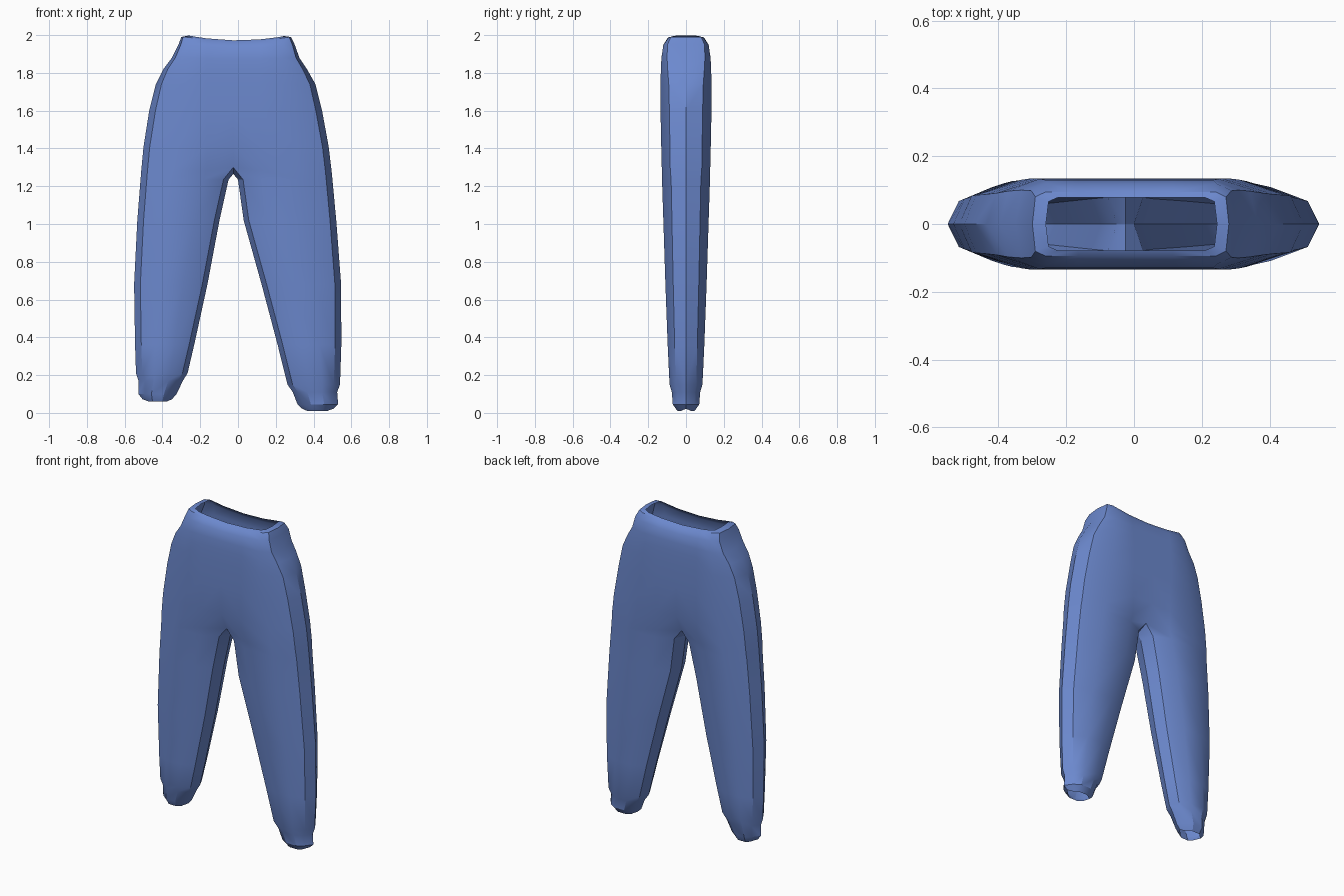
import bpy, bmesh
from mathutils import Vector

if "Cube" in bpy.data.objects:
    bpy.data.objects.remove(bpy.data.objects["Cube"])

CX = -0.025          # centre seam
# rows: z, outer x, inner x (None = centre seam), half depth
RIGHT = [(0.01, .505, .34, .045), (.045, .53, .315, .07), (.11, .525, .29, .075),
         (.15, .54, .262, .087), (.36, .547, .21, .097), (.68, .546, .125, .109),
         (1.02, .52, .03, .12), (1.235, .50, .0, .127)]
LEFT = [(.06, -.505, -.35, .05), (.1, -.527, -.325, .07), (.17, -.527, -.292, .078),
        (.21, -.54, -.267, .09), (.36, -.545, -.232, .097), (.68, -.55, -.162, .109),
        (1.02, -.533, -.098, .12), (1.235, -.516, -.05, .127)]
# shared upper rows: z, outer x right, outer x left, half depth
UPPER = [(1.285, .495, -.512, .128), (1.41, .48, -.5, .131), (1.6, .445, -.47, .135),
         (1.74, .41, -.435, .135), (1.82, .365, -.395, .133), (1.88, .325, -.35, .13),
         (1.95, .30, -.315, .12), (1.99, .28, -.3, .095), (2.0, .245, -.26, .078)]


def ring(z, xo, xi, d, kind):
    """Half cross-section on the +y side, from outer seam to inner seam."""
    s = 1 if xo > 0 else -1
    w = abs(xo - xi)
    if kind == 'leg':
        e, g = min(.17, .34 * w), min(.13, .33 * w)
        return [Vector(p) for p in ((xo, 0, z), (xo - s * .033, .62 * d, z),
                (xo - s * e, d, z), (xi + s * g, d, z),
                (xi + s * .027, .62 * d, z), (xi, 0, z))]
    k = min(1, max(0, (2.0 - z) / .3))
    e = .035 + .135 * k
    pts = [Vector((xo, 0, z)), Vector((xo - s * (.008 + .025 * k), (.85 - .2 * k) * d, z)),
           Vector((xo - s * e, d, z)), Vector((CX + s * .14, d, z)), Vector((CX, d, z))]
    if kind == 'crotch':
        pts[4] = Vector((CX, .62 * d, z + .015))
        pts.append(Vector((CX, 0, z - .02)))
    if z > 1.85:                      # waistline dips in the middle
        f = (z - 1.85) / .15
        for p in pts:
            p.z -= .028 * f * max(0, 1 - (p.x / .27) ** 2)
    return pts


bm = bmesh.new()
for rows, col in ((RIGHT, 1), (LEFT, 2)):
    rings = [ring(*r, 'leg') for r in rows]
    for p in (rings[0][0], rings[0][5]):   # hem corners lift slightly
        p.z += .012
    rings += [ring(u[0], u[col], CX, u[3], 'crotch' if i == 0 else 'hip')
              for i, u in enumerate(UPPER)]
    for m in (1, -1):                      # back and front halves
        vs = [[bm.verts.new((p.x, p.y * m, p.z)) for p in r] for r in rings]
        for a, b in zip(vs, vs[1:]):
            for i in range(min(len(a), len(b)) - 1):
                bm.faces.new((a[i], a[i + 1], b[i + 1], b[i]))
bmesh.ops.remove_doubles(bm, verts=bm.verts, dist=.0005)
bmesh.ops.recalc_face_normals(bm, faces=bm.faces)

me = bpy.data.meshes.new("sweatpants")
bm.to_mesh(me)
bm.free()
ob = bpy.data.objects.new("sweatpants", me)
bpy.context.collection.objects.link(ob)

# blue cloth
mat = bpy.data.materials.new("blue cloth")
mat.diffuse_color = (.15, .25, .62, 1)
mat.use_nodes = True
mat.node_tree.nodes["Principled BSDF"].inputs["Base Color"].default_value = mat.diffuse_color
me.materials.append(mat)

bpy.context.view_layer.objects.active = ob
ob.select_set(True)
bpy.ops.object.shade_smooth_by_angle(angle=.5)
